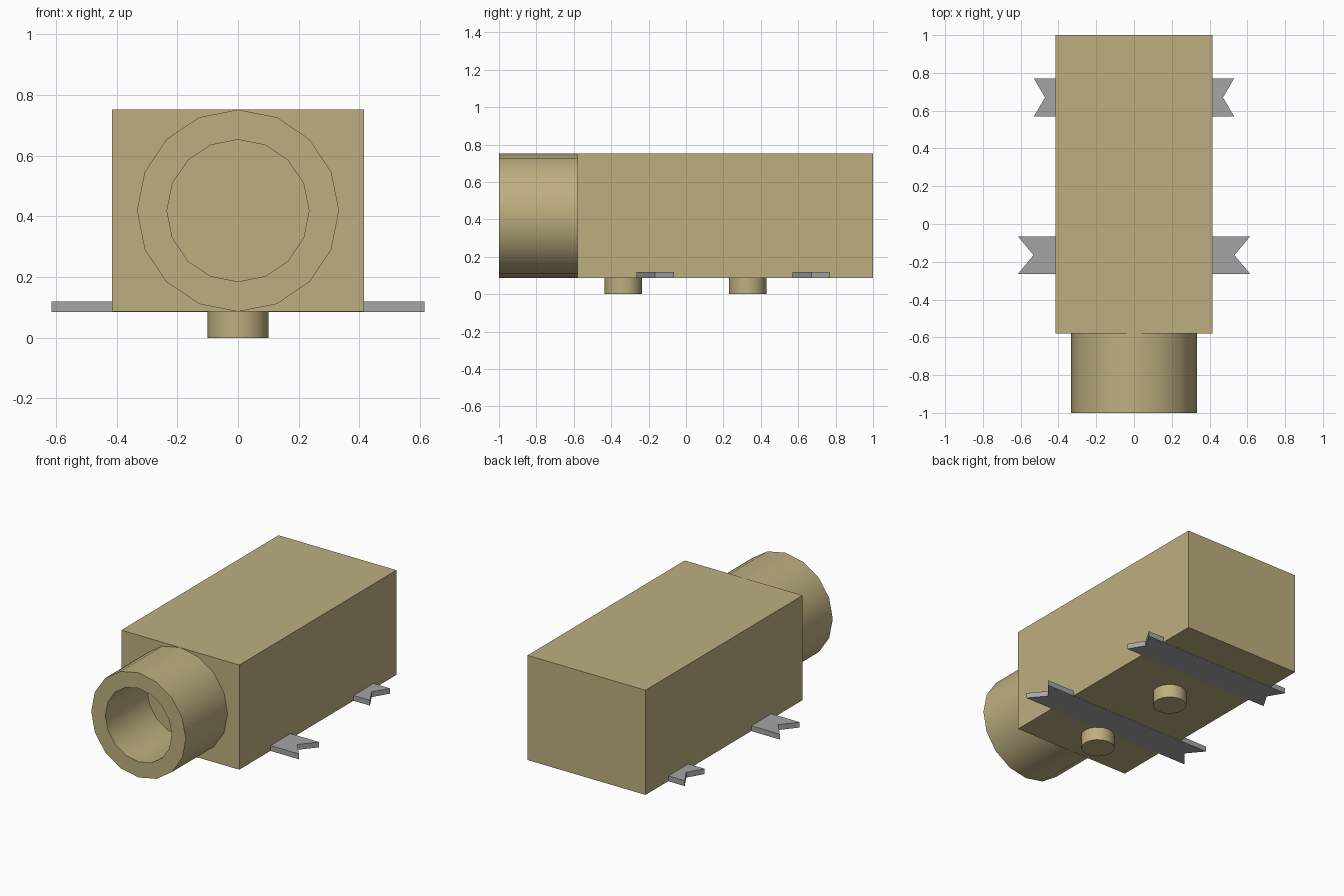
import bpy, bmesh
from math import cos, sin, pi, radians
from mathutils import Matrix

cube = bpy.data.objects.get("Cube")
if cube:
    bpy.data.objects.remove(cube, do_unlink=True)


def make_material(name, colour):
    mat = bpy.data.materials.new(name)
    mat.use_nodes = True
    mat.diffuse_color = colour
    mat.node_tree.nodes["Principled BSDF"].inputs["Base Color"].default_value = colour
    return mat


tan = make_material("tan plastic", (0.515, 0.429, 0.216, 1))
grey = make_material("grey metal", (0.376, 0.376, 0.376, 1))


def finish(bm, name, mat, smooth=False):
    bmesh.ops.recalc_face_normals(bm, faces=bm.faces)
    mesh = bpy.data.meshes.new(name)
    bm.to_mesh(mesh)
    bm.free()
    mesh.materials.append(mat)
    obj = bpy.data.objects.new(name, mesh)
    bpy.context.collection.objects.link(obj)
    if smooth:
        bpy.ops.object.select_all(action="DESELECT")
        obj.select_set(True)
        bpy.context.view_layer.objects.active = obj
        bpy.ops.object.shade_smooth_by_angle(angle=radians(30))
    return obj


BOTTOM, TOP, FRONT, BACK = 0.086, 0.752, -0.58, 1.0
SIDES = 16

# Main housing block
bm = bmesh.new()
bmesh.ops.create_cube(bm, size=1, matrix=Matrix.Translation(
    (0, (FRONT + BACK) / 2, (BOTTOM + TOP) / 2)) @ Matrix.Diagonal((0.83, BACK - FRONT, TOP - BOTTOM, 1)))
finish(bm, "housing", tan)

# Hollow barrel: outer wall, front rim and bore, lathed along y
bm = bmesh.new()
centre_z = (BOTTOM + TOP) / 2
rings = []
for radius, y in [(0.333, FRONT), (0.333, -1), (0.234, -1), (0.234, FRONT)]:
    rings.append([bm.verts.new((radius * cos(2 * pi * i / SIDES), y,
                                centre_z + radius * sin(2 * pi * i / SIDES))) for i in range(SIDES)])
for a, b in zip(rings, rings[1:]):
    for i in range(SIDES):
        j = (i + 1) % SIDES
        bm.faces.new((a[i], a[j], b[j], b[i]))
# Orient the open wall by temporarily closing it against the housing
for i in range(SIDES):
    j = (i + 1) % SIDES
    bm.faces.new((rings[3][i], rings[3][j], rings[0][j], rings[0][i]))
finish(bm, "barrel", tan, smooth=True)

# Locating pegs under the housing
for name, y in [("front_peg", -0.335), ("rear_peg", 0.33)]:
    bm = bmesh.new()
    bmesh.ops.create_cone(bm, cap_ends=True, segments=SIDES, radius1=0.1, radius2=0.1,
                          depth=BOTTOM, matrix=Matrix.Translation((0, y, BOTTOM / 2)))
    finish(bm, name, tan, smooth=True)

# Contact strips running across the underside, with notched ends
for name, y, reach, notch in [("front_contact", -0.165, 0.615, 0.532),
                              ("rear_contact", 0.67, 0.53, 0.471)]:
    half = 0.1
    outline = [(reach, y - half), (notch, y), (reach, y + half),
               (-reach, y + half), (-notch, y), (-reach, y - half)]
    bm = bmesh.new()
    base = bm.faces.new([bm.verts.new((px, py, BOTTOM - 0.001)) for px, py in outline])
    top = bmesh.ops.extrude_face_region(bm, geom=[base])
    bmesh.ops.translate(bm, vec=(0, 0, 0.034),
                        verts=[v for v in top["geom"] if isinstance(v, bmesh.types.BMVert)])
    finish(bm, name, grey)
